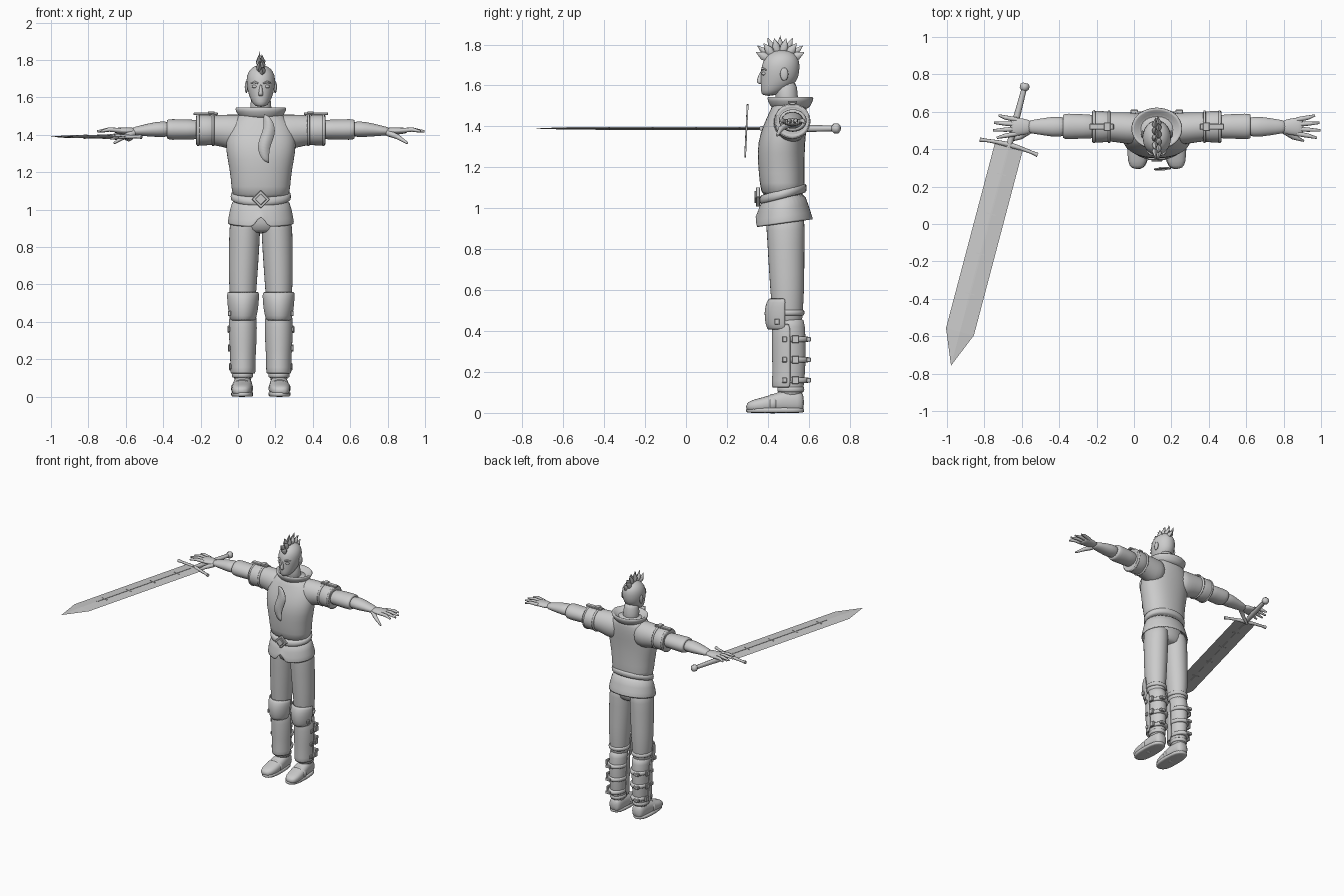
import bpy
import bmesh
from math import sin, cos, pi, radians
from mathutils import Matrix, Vector

default_cube = bpy.data.objects.get("Cube")
if default_cube:
    bpy.data.objects.remove(default_cube)

BODY_X = .122
SIDES = (("right", -1), ("left", 1))

grey = bpy.data.materials.new("plain_grey")
grey.use_nodes = True
grey.diffuse_color = (.6, .6, .6, 1)
grey.node_tree.nodes["Principled BSDF"].inputs["Base Color"].default_value = (.6, .6, .6, 1)


def finish(name, bm, smooth=True, sharp=None):
    """Turn a bmesh into a named, coloured object."""
    bmesh.ops.recalc_face_normals(bm, faces=bm.faces[:])
    mesh = bpy.data.meshes.new(name)
    bm.to_mesh(mesh)
    bm.free()
    if smooth:
        mesh.shade_smooth()
    if sharp:
        mesh.set_sharp_from_angle(angle=radians(sharp))
    mesh.materials.append(grey)
    obj = bpy.data.objects.new(name, mesh)
    bpy.context.collection.objects.link(obj)
    return obj


def loft(name, axis, sections, side=1, count=16, power=1, tilt=0, arc=None):
    """Skin ellipses (position, centre a, centre b, radius a, radius b) along an axis."""
    bm = bmesh.new()
    start, sweep = (radians(arc[0]), radians(arc[1] - arc[0])) if arc else (0, 2 * pi)
    points = count + 1 if arc else count
    rings = []
    for t, ca, cb, ra, rb in sections:
        ring = []
        for i in range(points):
            angle = start + sweep * i / count
            c, s = cos(angle), sin(angle)
            a = ca + ra * (abs(c) ** power) * (1 if c > 0 else -1)
            b = cb + rb * (abs(s) ** power) * (1 if s > 0 else -1)
            x, y, z = {"x": (t, a, b), "y": (a, t, b), "z": (a, b, t)}[axis]
            ring.append(bm.verts.new((BODY_X + side * x, y, z + tilt * (y - .475))))
        rings.append(ring)
    for low, high in zip(rings, rings[1:]):
        for i in range(count):
            j = (i + 1) % points
            bm.faces.new((low[i], low[j], high[j], high[i]))
    if not arc:
        bm.faces.new(rings[0])
        bm.faces.new(rings[-1])
    obj = finish(name, bm)
    if arc:
        plate = obj.modifiers.new("thickness", "SOLIDIFY")
        plate.thickness = .012
        plate.offset = 0
    obj.modifiers.new("smooth", "SUBSURF").levels = 1
    return obj


def band(name, axis, t, half, a, b, ra, rb, side=1, tilt=0):
    """A strap with crisp rims around a limb."""
    shape = [(t - half, .9), (t - half, 1), (t + half, 1), (t + half, .9)]
    return loft(name, axis, [(p, a, b, ra * k, rb * k) for p, k in shape], side, tilt=tilt)


def box(name, centre, size, bevel=.003, turn=None):
    bm = bmesh.new()
    bmesh.ops.create_cube(bm, size=1)
    matrix = Matrix.Translation(centre) @ (turn or Matrix()) @ Matrix.Diagonal((*size, 1))
    bm.transform(matrix)
    obj = finish(name, bm, smooth=False)
    if bevel:
        obj.modifiers.new("bevel", "BEVEL").width = bevel
    return obj


def ball(name, centre, size):
    bm = bmesh.new()
    bmesh.ops.create_uvsphere(bm, u_segments=16, v_segments=10, radius=1)
    bm.transform(Matrix.Translation(centre) @ Matrix.Diagonal((*size, 1)))
    return finish(name, bm)


def tube(name, path, radii, flat=1):
    """A tapered tube through the path points, closed at the ends."""
    bm = bmesh.new()
    path = [Vector(p) for p in path]
    rings = []
    for i, (point, radius) in enumerate(zip(path, radii)):
        way = path[min(i + 1, len(path) - 1)] - path[max(i - 1, 0)]
        turn = way.to_track_quat("Z", "Y")
        offsets = [turn @ Vector((cos(k * pi / 4), sin(k * pi / 4), 0)) * radius for k in range(8)]
        rings.append([bm.verts.new(point + Vector((o.x * flat, o.y, o.z))) for o in offsets])
    for low, high in zip(rings, rings[1:]):
        for k in range(8):
            bm.faces.new((low[k], low[k - 1], high[k - 1], high[k]))
    bm.faces.new(rings[0])
    bm.faces.new(rings[-1])
    return finish(name, bm, sharp=50)


# Torso, hips and collar
loft("tunic_body", "z", [(1.04, 0, .475, .155, .105), (1.12, 0, .47, .157, .11),
     (1.22, 0, .465, .168, .115), (1.32, 0, .465, .19, .117), (1.41, 0, .485, .187, .107),
     (1.47, 0, .5, .16, .092), (1.53, 0, .51, .1, .08)], count=24, power=.9)
loft("trouser_hips", "z", [(.87, 0, .485, .1, .075), (.91, 0, .485, .16, .095),
     (1.06, 0, .475, .15, .1)], count=24)
loft("collar", "z", [(1.48, 0, .51, .1, .085), (1.5, 0, .51, .12, .1), (1.545, 0, .51, .145, .12),
     (1.548, 0, .51, .125, .1), (1.5, 0, .505, .08, .07)], count=24)

# Flared tunic hem with a front notch
skirt = loft("tunic_skirt", "z", [(1.08, 0, .475, .15, .103), (1.0, 0, .475, .165, .122),
             (.92, 0, .48, .182, .145), (.925, 0, .48, .172, .135), (1.0, 0, .475, .15, .105)],
             count=32, tilt=.14)
for vert in skirt.data.vertices:
    if abs(vert.co.x - BODY_X) < .02 and vert.co.y < .4 and vert.co.z < .95:
        vert.co.z += .08

# Belt and diamond buckle
band("belt", "z", 1.07, .022, 0, .475, .166, .118, tilt=.26)
diamond = Matrix.Rotation(pi / 4, 4, "Y")
box("belt_buckle", (BODY_X, .352, 1.055), (.07, .02, .07), turn=diamond)
box("belt_buckle_centre", (BODY_X, .344, 1.055), (.045, .02, .045), turn=diamond)

# Hanging wavy neck scarf
bm = bmesh.new()
pairs = []
for i in range(17):
    t = i / 16
    x = BODY_X + .03 + .014 * sin(2 * pi * t)
    half = .012 + .022 * sin(pi * t) ** .6
    y, z = .305 - .012 * t, 1.51 - .25 * t
    pairs.append((bm.verts.new((x - half, y, z)), bm.verts.new((x + half, y, z - .012))))
for (a, b), (c, d) in zip(pairs, pairs[1:]):
    bm.faces.new((a, b, d, c))
scarf = finish("neck_scarf", bm)
scarf.modifiers.new("thickness", "SOLIDIFY").thickness = .008

# Head and face
loft("neck", "z", [(1.48, 0, .5, .068, .06), (1.55, 0, .49, .055, .055), (1.63, 0, .49, .055, .055)])
loft("head", "z", [(1.548, 0, .402, .026, .03), (1.575, 0, .428, .05, .064),
     (1.62, 0, .455, .068, .091), (1.67, 0, .46, .078, .096), (1.72, 0, .465, .077, .092),
     (1.755, 0, .47, .055, .067), (1.773, 0, .47, .022, .03)], count=20)
loft("nose", "z", [(1.675, 0, .375, .006, .012), (1.63, 0, .362, .01, .016),
     (1.615, 0, .36, .016, .017), (1.605, 0, .37, .008, .01)], count=10)
tube("mouth", [(BODY_X + k * .022, .373 + abs(k) * .008, 1.588) for k in (-1, 0, 1)], (.003, .007, .003))
for label, side in SIDES:
    ball(label + "_eye", (BODY_X + side * .032, .382, 1.658), (.016, .013, .009))
    tube(label + "_eyebrow", [(BODY_X + side * .013, .37, 1.675), (BODY_X + side * .035, .374, 1.683),
         (BODY_X + side * .054, .392, 1.676)], (.004, .006, .003))
    ball(label + "_ear", (BODY_X + side * .077, .48, 1.655), (.009, .02, .032))

# Crest of leaf-shaped hair spikes
for i in range(11):
    lean = radians(-62 + 12.4 * i)
    ray = Vector((0, sin(lean), cos(lean)))
    root = Vector((BODY_X, .46, 1.7))
    sway = Vector(((-1) ** i * .012, 0, 0))
    reach = .132 + .012 * (i % 2)
    tube("hair_spike", [root + ray * .06, root + ray * .095 + sway, root + ray * reach + sway * .4],
         (.018, .02, .002), flat=.7)

# Arms and hands
for label, side in SIDES:
    loft(label + "_sleeve", "x", [(.06, .51, 1.42, .08, .09), (.13, .51, 1.41, .088, .1),
         (.19, .515, 1.42, .084, .09), (.26, .52, 1.425, .078, .08), (.3, .52, 1.425, .078, .08)], side)
    loft(label + "_sleeve_cuff", "x", [(.24, .52, 1.425, .07, .07), (.245, .52, 1.425, .084, .082),
         (.34, .52, 1.425, .088, .086), (.35, .52, 1.425, .083, .08), (.335, .52, 1.425, .07, .06)], side)
    for place in (.255, .335):
        band(label + "_cuff_trim", "x", place, .007, .52, 1.425, .091, .089, side)
    loft(label + "_undersleeve", "x", [(.3, .52, 1.428, .066, .055), (.4, .522, 1.428, .066, .054),
         (.48, .522, 1.428, .071, .058), (.505, .522, 1.43, .066, .052), (.5, .522, 1.43, .05, .04)], side)
    loft(label + "_forearm", "x", [(.47, .52, 1.43, .056, .045), (.56, .52, 1.43, .056, .043),
         (.64, .52, 1.422, .04, .028), (.7, .52, 1.418, .034, .02)], side)
    loft(label + "_palm", "x", [(.66, .52, 1.42, .03, .016), (.71, .52, 1.42, .045, .021),
         (.76, .52, 1.422, .05, .018), (.785, .52, 1.422, .046, .012)], side)
    for i in range(4):
        y = .483 + i * .025
        end = (.855, .875, .87, .845)[i]
        spread = (y - .52) * .3
        tube(label + "_finger", [(BODY_X + side * .75, y, 1.423), (BODY_X + side * .81, y + spread, 1.428),
             (BODY_X + side * end, y + spread * 2, 1.418)], (.013, .0115, .006))
    tube(label + "_thumb", [(BODY_X + side * .68, .5, 1.41), (BODY_X + side * .73, .465, 1.39),
         (BODY_X + side * .785, .445, 1.355)], (.018, .014, .006))
    # Shoulder strap and buckle
    box(label + "_shoulder_strap", (BODY_X + side * .295, .52, 1.512), (.13, .032, .014))
    box(label + "_shoulder_buckle", (BODY_X + side * .265, .52, 1.518), (.035, .045, .014))

# Legs, armour and boots
for label, side in SIDES:
    loft(label + "_trouser_leg", "z", [(1.0, .08, .482, .08, .1), (.9, .086, .487, .085, .095),
         (.75, .091, .49, .082, .09), (.6, .096, .495, .076, .085), (.52, .096, .495, .07, .078),
         (.4, .096, .5, .06, .07)], side)
    loft(label + "_boot_shaft", "z", [(.47, .096, .505, .058, .066), (.44, .096, .508, .066, .076),
         (.3, .096, .51, .064, .078), (.16, .096, .512, .054, .07), (.05, .097, .512, .048, .056)], side)
    loft(label + "_shin_guard", "z", [(.44, .096, .505, .07, .08), (.3, .096, .505, .069, .08),
         (.19, .096, .505, .06, .076), (.12, .096, .505, .064, .082)], side, arc=(176, 364))
    loft(label + "_knee_guard", "z", [(.56, .095, .5, .083, .09), (.52, .095, .5, .082, .11),
         (.46, .095, .5, .076, .112), (.405, .096, .5, .064, .098)], side, arc=(188, 352))
    band(label + "_knee_strap", "z", .49, .014, .096, .498, .077, .083, side)
    for z, wide in ((.16, .062), (.26, .068), (.36, .071)):
        band(label + "_shin_strap", "z", z, .014, .096, .518, wide, .086, side)
        box(label + "_strap_buckle", (BODY_X + side * (.1 + wide), .535, z), (.016, .036, .038))
        box(label + "_strap_rivet", (BODY_X + side * (.1 + wide), .482, z), (.012, .024, .026))
        box(label + "_strap_end", (BODY_X + side * .12, .6, z), (.04, .022, .022))
    box(label + "_knee_rivet", (BODY_X + side * .168, .445, .445), (.016, .026, .028))
    loft(label + "_shoe", "y", [(.292, .106, .03, .028, .018), (.33, .104, .034, .054, .033),
         (.41, .1, .042, .058, .042), (.48, .097, .058, .052, .058), (.55, .097, .055, .048, .055),
         (.578, .097, .05, .036, .045)], side, power=.8)
    loft(label + "_shoe_sole", "z", [(0, .1, .435, .052, .138), (.002, .1, .435, .06, .144),
         (.024, .1, .435, .061, .145), (.026, .1, .435, .05, .13)], side, power=.75)
    band(label + "_instep_strap", "y", .425, .016, .1, .045, .061, .049, side)
    band(label + "_ankle_strap", "z", .115, .013, .097, .512, .058, .068, side)

# Sword, built along its own length and then placed in the right hand
sword = []
bm = bmesh.new()
outline = [(-.077, 0), (-.077, -1.02), (0, -1.207), (.077, -1.02), (.077, 0)]
edge = [bm.verts.new((x, y, 0)) for x, y in outline]
for height in (.006, -.006):
    base, point = bm.verts.new((0, 0, height)), bm.verts.new((0, -1.02, height))
    for corners in ((0, 1, point, base), (1, 2, point), (2, 3, point), (3, 4, base, point)):
        bm.faces.new([edge[c] if isinstance(c, int) else c for c in corners])
bmesh.ops.holes_fill(bm, edges=bm.edges[:], sides=4)
sword.append(finish("sword_blade", bm, smooth=False))
sword.append(box("blade_ridge", (0, -.45, 0), (.008, .86, .016), bevel=0))
for i in range(4):
    sword.append(box("blade_crossbar", (0, -.15 - .22 * i, 0), (.05, .005, .014), bevel=0))
sword.append(tube("sword_guard", [(.16 * k, .014 - .014 * k * k, 0) for k in (-1, -.8, -.4, 0, .4, .8, 1)],
                  (.012, .009, .011, .015, .011, .009, .012)))
sword.append(tube("sword_grip", [(0, 0, 0), (0, .12, 0), (0, .33, 0)], (.015, .019, .014)))
sword.append(tube("sword_pommel", [(0, .315, 0), (0, .325, 0), (0, .345, 0), (0, .355, 0)],
                  (.016, .025, .025, .014)))
for part in sword:
    part.matrix_world = Matrix.Translation((-.67, .41, 1.39)) @ Matrix.Rotation(radians(-14.8), 4, "Z")
